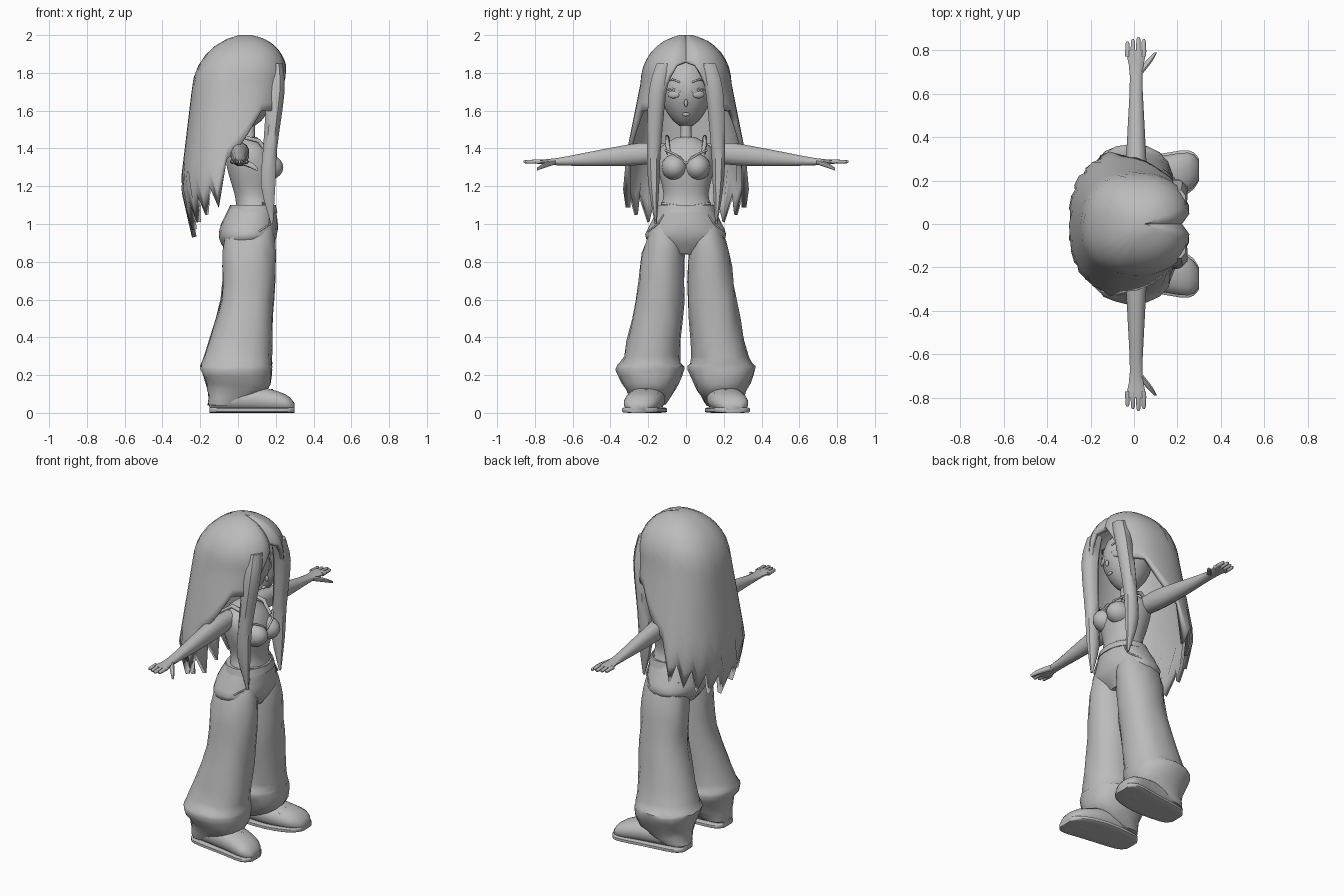
import bpy, bmesh, math, random
from mathutils import Vector

random.seed(4)
cube = bpy.data.objects.get("Cube")
if cube:
    bpy.data.objects.remove(cube, do_unlink=True)

grey = bpy.data.materials.new("plain_grey")
grey.use_nodes = True
grey.diffuse_color = (.5, .5, .5, 1)
shader = grey.node_tree.nodes["Principled BSDF"]
shader.inputs["Base Color"].default_value = grey.diffuse_color


def finish(name, bm):
    """Turn a bmesh into a smooth shaded object that keeps its sharp edges."""
    bmesh.ops.recalc_face_normals(bm, faces=bm.faces)
    mesh = bpy.data.meshes.new(name)
    bm.to_mesh(mesh)
    bm.free()
    mesh.materials.append(grey)
    mesh.shade_smooth()
    mesh.set_sharp_from_angle(angle=math.radians(45))
    part = bpy.data.objects.new(name, mesh)
    bpy.context.collection.objects.link(part)
    return part


def rounded(value, power):
    return math.copysign(abs(value) ** power, value)


def smooth_rows(rows, steps):
    """Ease a spline through the given sections."""
    rows = [Vector(row) for row in rows]
    result = []
    for i, (start, end) in enumerate(zip(rows, rows[1:])):
        before = rows[max(i - 1, 0)]
        after = rows[min(i + 2, len(rows) - 1)]
        for k in range(steps):
            t = k / steps
            ease = t * t * (3 - 2 * t)
            bend_in = (end - before) / 2 * t * (1 - t) ** 2
            bend_out = (after - start) / 2 * t * t * (1 - t)
            result.append(start.lerp(end, ease) + bend_in - bend_out)
    return result + [rows[-1]]


def bridge(bm, rings):
    for low, high in zip(rings, rings[1:]):
        for i in range(len(low)):
            bm.faces.new((low[i - 1], low[i], high[i], high[i - 1]))
    bm.faces.new(rings[0])


def loft(name, rows, axis="z", side=1, count=16, power=.9, steps=3, jitter=0):
    """Skin oval sections: (station, centre a, radius a, centre b, radius b)."""
    bm = bmesh.new()
    rings = []
    for station, a, radius_a, b, radius_b in smooth_rows(rows, steps):
        ring = []
        for i in range(count):
            angle = math.tau * (i + .5) / count
            u = a + radius_a * rounded(math.cos(angle), power)
            v = b + radius_b * rounded(math.sin(angle), power)
            spot = {"x": (station, u, v), "y": (u, station, v), "z": (u, v, station)}[axis]
            spot = Vector((spot[0], spot[1] * side, spot[2]))
            wobble = Vector([random.uniform(-jitter, jitter) for _ in spot])
            ring.append(bm.verts.new(spot + wobble))
        rings.append(ring)
    bridge(bm, rings)
    bm.faces.new(rings[-1])
    return finish(name, bm)


def body(name, rows, **options):
    """Loft centred on the middle plane: (height, centre, depth, half width)."""
    return loft(name, [(z, x, depth, 0, width) for z, x, depth, width in rows], **options)


def ball(name, place, size, turn=0, taper=0):
    """Ellipsoid whose lower half can narrow towards the bottom."""
    bm = bmesh.new()
    bmesh.ops.create_uvsphere(bm, u_segments=16, v_segments=10, radius=1)
    for vert in bm.verts:
        narrow = 1 - taper * max(0, -vert.co.z)
        vert.co.x *= narrow
        vert.co.y *= narrow
    part = finish(name, bm)
    part.location, part.scale, part.rotation_euler.z = place, size, turn


def cord(name, points, radius, side=1):
    """Thin raised line for seams, straps and laces."""
    curve = bpy.data.curves.new(name, "CURVE")
    curve.dimensions = "3D"
    curve.bevel_depth, curve.bevel_resolution = radius, 1
    spline = curve.splines.new("POLY")
    spline.points.add(len(points) - 1)
    for point, (x, y, z) in zip(spline.points, points):
        point.co = (x, y * side, z, 1)
    curve.materials.append(grey)
    part = bpy.data.objects.new(name, curve)
    bpy.context.collection.objects.link(part)


# Head, neck and torso
ball("head", (.05, 0, 1.7), (.15, .14, .19), taper=.2)
ball("nose", (.2, 0, 1.64), (.01, .01, .02))
ball("lips", (.18, 0, 1.58), (.01, .02, .01))
body("neck", [(1.4, .05, .05, .05), (1.47, .06, .03, .03), (1.56, .06, .03, .03)])
body("torso", [(1.09, .09, .1, .14), (1.16, .08, .1, .12), (1.3, .07, .13, .15),
               (1.4, .05, .11, .14), (1.46, .05, .05, .05)], count=20)

# Trouser seat and waistband
body("trouser_seat", [(.84, .05, .1, .08), (.92, .05, .15, .21), (1, .06, .15, .19),
                      (1.1, .08, .12, .14)], count=24, jitter=.003)
body("waistband", [(1.06, .08, .13, .16), (1.1, .08, .12, .15)], count=24, steps=1)

# Paired parts
shoe_rows = [(-.15, .2, .04, .05, .03), (-.1, .2, .08, .07, .06), (.1, .21, .1, .07, .07),
             (.25, .24, .09, .05, .05), (.3, .25, .04, .03, .02)]
for side, label in ((1, "left_"), (-1, "right_")):
    loft(label + "trouser_leg",
         [(.04, -.07, .09, .2, .09), (.12, 0, .16, .19, .13), (.23, -.01, .19, .19, .18),
          (.3, 0, .18, .18, .15), (.6, .05, .14, .14, .13), (.85, .06, .14, .12, .11),
          (1, .06, .12, .1, .08)], side=side, count=18, jitter=.005)
    cord(label + "pocket", [(.17, .12, 1.05), (.17, .15, 1), (.11, .2, .96)], .005, side)

    # Shoe, sole and laces
    loft(label + "shoe", shoe_rows, axis="x", side=side)
    sole_rows = [(x, y, width + .01, .015, .015) for x, y, width, *rest in shoe_rows]
    loft(label + "sole", sole_rows, axis="x", side=side, power=.4)
    for k in range(3):
        x, z = .12 + .03 * k, .14 - .01 * k
        cord(label + "lace", [(x, .15, z - .02), (x, .21, z), (x, .27, z - .02)], .007, side)

    # Arm, hand, fingers and thumb
    loft(label + "arm",
         [(.1, .01, .05, 1.38, .05), (.25, .01, .05, 1.37, .06), (.45, .01, .04, 1.35, .045),
          (.68, .01, .03, 1.33, .02), (.8, .01, .05, 1.33, .01)], axis="y", side=side, count=12)
    for k in range(4):
        x = .025 * k - .03
        tip = .86 - .01 * abs(k - 2)
        loft(label + "finger", [(.77, x, .012, 1.33, .012), (tip - .01, x, .01, 1.33, .01),
                                (tip, x, .005, 1.33, .005)],
             axis="y", side=side, count=8, steps=1)
    loft(label + "thumb", [(.69, .02, .02, 1.33, .015), (.75, .07, .016, 1.31, .014),
                           (.79, .1, .007, 1.29, .008)], axis="y", side=side, count=8)

    # Sleeveless top: bust, neckline, strap and lower edge
    ball(label + "bust", (.15, .06 * side, 1.3), (.09, .07, .07))
    cord(label + "neckline", [(.2, 0, 1.32), (.2, .06, 1.37), (.16, .11, 1.39)], .006, side)
    cord(label + "strap", [(.16, .09, 1.37), (.11, .1, 1.44), (.03, .1, 1.46),
                           (-.05, .09, 1.4)], .012, side)
    cord(label + "top_edge", [(.19, 0, 1.09), (.18, .07, 1.1), (.13, .13, 1.11)], .006, side)

    # Eye, lash line and brow
    ball(label + "eye", (.173, .066 * side, 1.685), (.012, .034, .02), .4 * side)
    for feature, z in (("lash", 1.7), ("brow", 1.75)):
        cord(label + feature, [(.19, .03, z), (.178, .07, z + .015), (.15, .1, z + .01)],
             .005, side)

    # Long front lock framing the face
    loft(label + "front_lock",
         [(1.85, .2, .04, .11, .05), (1.7, .2, .05, .15, .05), (1.4, .17, .04, .17, .04),
          (1.2, .16, .04, .17, .03), (1, .18, .006, .16, .006)], side=side, count=8)


# Hair shell: a dome that flares downwards, with a parted front and jagged hem
def hem_height(k, half_count):
    turn = k / half_count
    if turn < .2:
        return 1.86 - 8 * turn ** 2
    if turn < .35:
        return 1.6
    if turn < .57:
        return 1.6 - 1.3 * (turn - .35)
    tip = 1.1 - .4 * (turn - .57)
    return tip + .14 * (k % 2)


def hair_point(angle, z):
    rise = min(max(0, (z - 1.75) / .25), .99)
    dome = math.sqrt(1 - rise ** 2)
    drop = max(0, 1.75 - z)
    tuck = .35 * max(0, 1.2 - z)
    front, back = .26 - .1 * drop, .24 + .12 * drop - tuck
    width = .24 + .2 * drop - tuck
    across, along = rounded(math.sin(angle), .85), rounded(math.cos(angle), .85)
    x = along * dome * (front if along > 0 else back) + .04 * rise
    parting = .03 if angle == 0 else 0
    return x - parting, across * width * dome, z


half_count, levels = 20, 14
bm = bmesh.new()
rings = []
for level in range(levels + 1):
    ring = []
    for k in range(-half_count + 1, half_count + 1):
        fall = (2 - hem_height(abs(k), half_count)) * (level / levels) ** 1.5
        ring.append(bm.verts.new(hair_point(math.pi * k / half_count, 2 - fall)))
    rings.append(ring)
bridge(bm, rings)
hair = finish("hair", bm)
thickness = hair.modifiers.new("thickness", "SOLIDIFY")
thickness.thickness, thickness.offset = .025, -1
